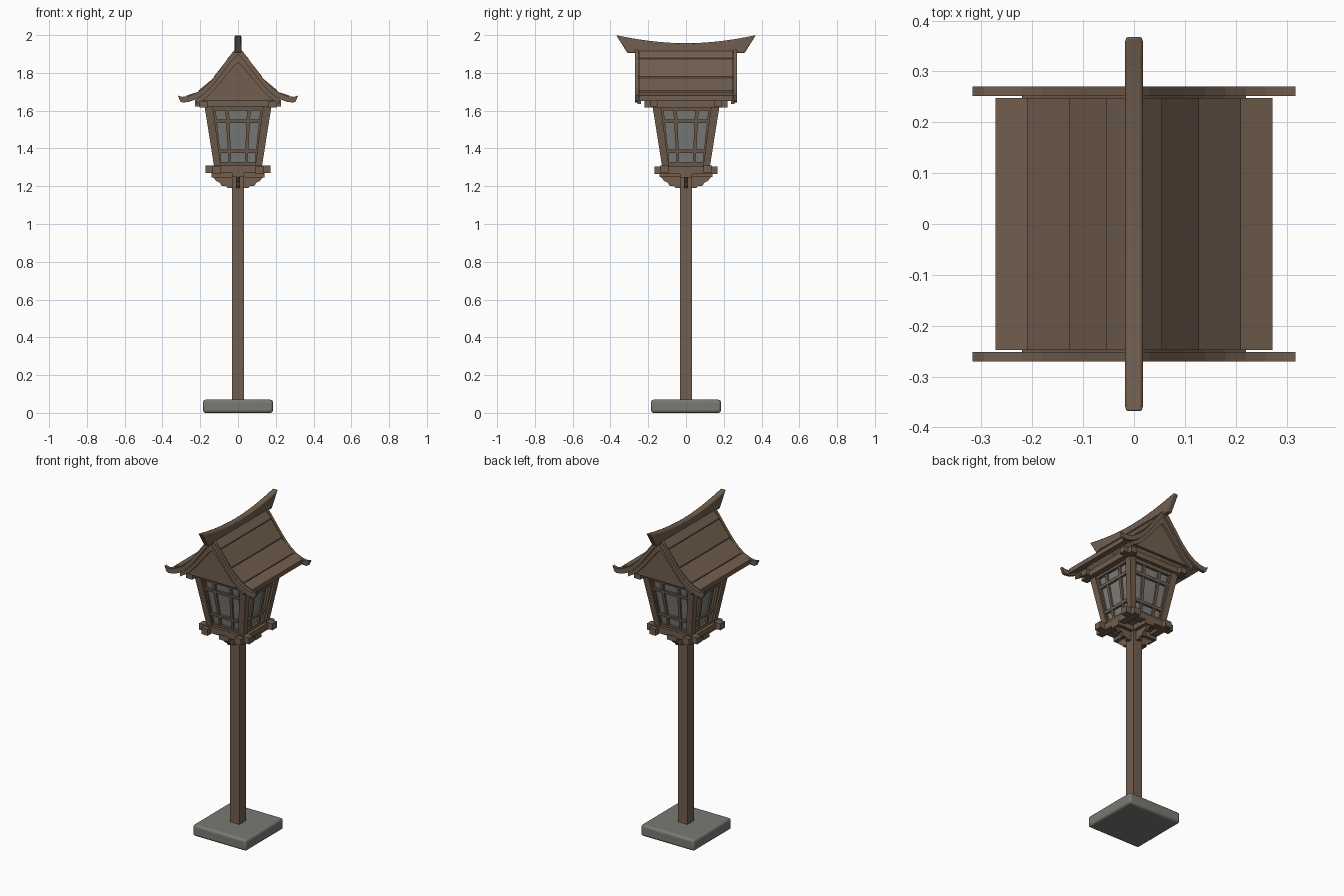
import bpy
import math

if "Cube" in bpy.data.objects:
    bpy.data.objects.remove(bpy.data.objects["Cube"])


def material(name, rgb):
    m = bpy.data.materials.new(name)
    m.diffuse_color = (*rgb, 1)
    m.use_nodes = True
    m.node_tree.nodes["Principled BSDF"].inputs["Base Color"].default_value = m.diffuse_color
    return m


WOOD = material("brown wood", (0.165, 0.112, 0.077))
STONE = material("grey stone", (0.19, 0.19, 0.175))
PANE = material("pale grey pane", (0.21, 0.215, 0.205))


def mesh(name, verts, faces, mat, bevel=0, segs=2):
    me = bpy.data.meshes.new(name)
    me.from_pydata(verts, [], faces)
    me.materials.append(mat)
    ob = bpy.data.objects.new(name, me)
    bpy.context.collection.objects.link(ob)
    bpy.context.view_layer.objects.active = ob
    ob.select_set(True)
    bpy.ops.object.mode_set(mode='EDIT')
    bpy.ops.mesh.select_all(action='SELECT')
    bpy.ops.mesh.normals_make_consistent(inside=False)
    bpy.ops.object.mode_set(mode='OBJECT')
    if bevel:
        b = ob.modifiers.new("bevel", 'BEVEL')
        b.width, b.segments = bevel, segs
        bpy.ops.object.shade_smooth_by_angle(angle=math.radians(35))
    ob.select_set(False)
    return ob


HEX = [(3, 2, 1, 0), (4, 5, 6, 7), (0, 1, 5, 4), (1, 2, 6, 5), (2, 3, 7, 6), (3, 0, 4, 7)]


def frustum(name, z0, r0, z1, r1, mat=WOOD, turn=None, **kw):
    """Hexahedron between two rectangles (x0, x1, y0, y1)."""
    v = []
    for z, (a, b, c, d) in ((z0, r0), (z1, r1)):
        v += [(a, c, z), (b, c, z), (b, d, z), (a, d, z)]
    if turn:
        v = [turn(*p) for p in v]
    return mesh(name, v, HEX, mat, **kw)


def box(name, x0, x1, y0, y1, z0, z1, mat=WOOD, **kw):
    return frustum(name, z0, (x0, x1, y0, y1), z1, (x0, x1, y0, y1), mat, **kw)


def prism(name, pts, axis, a, b, mat=WOOD, **kw):
    """Extrude a (horizontal, z) profile along axis from a to b."""
    n = len(pts)
    put = (lambda p, t: (p[0], t, p[1])) if axis == 'y' else (lambda p, t: (t, p[0], p[1]))
    v = [put(p, a) for p in pts] + [put(p, b) for p in pts]
    f = [tuple(range(n)), tuple(range(2 * n - 1, n - 1, -1))]
    f += [(i, (i + 1) % n, n + (i + 1) % n, n + i) for i in range(n)]
    return mesh(name, v, f, mat, **kw)


def both(half):
    """Mirror a profile that starts at the centre line."""
    return [(-x, z) for x, z in reversed(half) if x > 0] + list(half)


# Stone foot and post
box("stone_base", -.185, .185, -.185, .185, 0, .07, STONE, bevel=.014, segs=3)
box("post", -.032, .032, -.032, .032, .065, 1.28)

# Crossed brackets under the lantern
scroll = both([(0, 1.19), (.055, 1.19), (.065, 1.2), (.085, 1.2), (.1, 1.222),
               (.112, 1.225), (.135, 1.25)])
for ax in 'xy':
    prism("scroll_bracket_" + ax, scroll, ax, -.011, .011)
box("cross_beam_x", -.14, .14, -.032, .032, 1.245, 1.277)
box("cross_beam_y", -.032, .032, -.14, .14, 1.248, 1.28)

# Bottom and top frames with crossing beam ends
for s in (-1, 1):
    for nm, cx, cy, lx, ly, w, z0, z1 in (("bottom", .115, .115, .172, .166, .022, 1.27, 1.31),
                                          ("top", .182, .168, .228, .22, .021, 1.622, 1.657)):
        box(nm + "_beam_x", -lx, lx, s * cy - w, s * cy + w, z0, z1)
        box(nm + "_beam_y", s * cx - w, s * cx + w, -ly, ly, z0 - .006, z1 - .006)
box("lantern_floor", -.12, .12, -.12, .12, 1.28, 1.298)
box("lantern_ceiling", -.18, .18, -.168, .168, 1.638, 1.65)


# Tapered lantern body
Z0, Z1 = 1.3, 1.635


def half(z):
    return .126 + (z - Z0) / (Z1 - Z0) * .053


for sx in (-1, 1):
    for sy in (-1, 1):
        def corner(z, w):
            h = half(z)
            return (*sorted((sx * h, sx * (h - w))), *sorted((sy * h, sy * (h - w))))
        frustum("corner_post", Z0, corner(Z0, .036), Z1, corner(Z1, .044))

TURNS = {"front": lambda x, y, z: (x, y, z), "right": lambda x, y, z: (-y, x, z),
         "back": lambda x, y, z: (-x, -y, z), "left": lambda x, y, z: (y, -x, z)}
for side, turn in TURNS.items():
    def slab(name, z0, z1, u0, u1, near, deep, mat=WOOD):
        """Slanted piece; u0 and u1 are fractions of the half width."""
        def rect(z):
            h = half(z)
            return (u0 * h, u1 * h, -h + near, -h + deep)
        frustum(side + "_" + name, z0, rect(z0), z1, rect(z1), mat, turn)

    slab("pane", 1.31, 1.625, -.78, .78, .024, .03, PANE)
    slab("bottom_rail", 1.305, 1.328, -.76, .76, .008, .034)
    slab("top_rail", 1.602, 1.63, -.78, .78, .008, .034)
    for s in (-1, 1):
        slab("side_rail", 1.305, 1.63, min(s * .68, s * .78), max(s * .68, s * .78), .012, .034)
        slab("upright", 1.325, 1.605, s * .33 - .055, s * .33 + .055, .013, .032)
    for z in (1.385, 1.545):
        slab("crossbar", z - .009, z + .009, -.7, .7, .011, .032)

# Sweeping gable roof: planks follow the barge board curve
plank = [(0, 1.935), (.055, 1.873), (.128, 1.774), (.21, 1.7), (.272, 1.674)]
under = [(x, z - .022) for x, z in plank]
prism("roof_planks", both(plank) + both(under)[::-1], 'y', -.248, .248)
for s in (-1, 1):
    for (xa, za), (xb, zb) in zip(plank[:-1], plank[1:]):
        lap = [(s * xa, za), (s * xb, zb + .006), (s * xb, zb - .004), (s * xa, za - .004)]
        prism("roof_lap", lap, 'y', -.248, .248)

# Barge boards, inner boards and gable walls
edge = [(0, 1.94), (.03, 1.908), (.06, 1.868), (.1, 1.813), (.14, 1.762), (.18, 1.722),
        (.22, 1.694), (.26, 1.678), (.295, 1.673), (.318, 1.68)]
low = [(x, z - .042 + .04 * x) for x, z in edge[:-1]] + [(.306, 1.65)]
inner = [(x, z - .085 + .12 * x) for x, z in edge[:-3]]
wall = [(x, z - .02) for x, z in edge[:-3]]
for s in (-1, 1):
    prism("barge_board", both(edge) + both(low)[::-1], 'y', s * .252, s * .27)
    prism("inner_barge_board", both(wall) + both(inner)[::-1], 'y', s * .238, s * .256)
    prism("gable_wall", both(wall) + [(.2, 1.655), (-.2, 1.655)], 'y', s * .222, s * .24)

# Curved ridge beam with raised ends
top = [(y, 1.957 + .043 * (abs(y) / .37) ** 1.9)
       for y in [-.37 + .74 * i / 16 for i in range(17)]]
prism("ridge_beam", top + [(.31, 1.905), (-.31, 1.905)], 'x', -.018, .018, bevel=.006)
